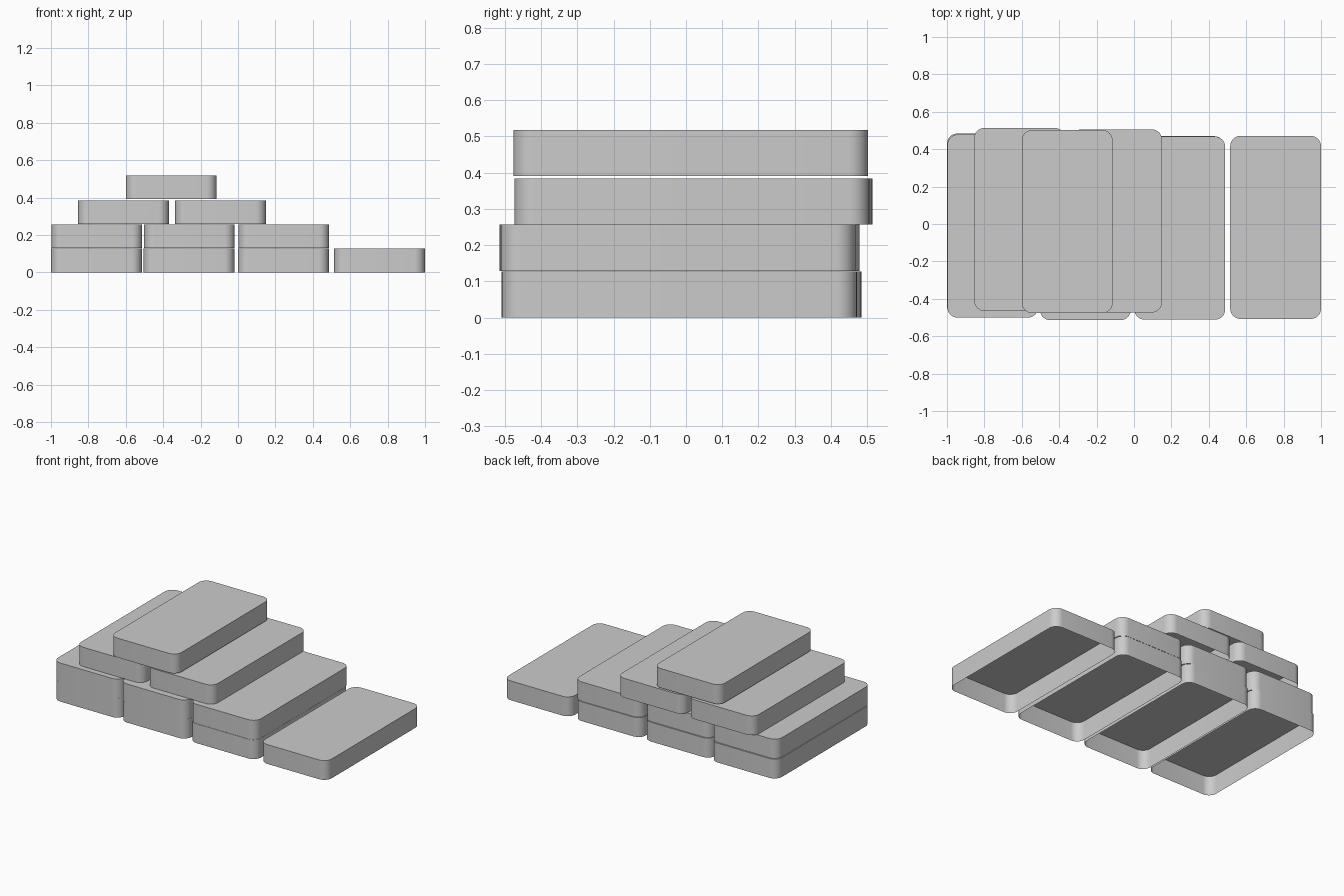
import bpy, bmesh, math

if "Cube" in bpy.data.objects:
    bpy.data.objects.remove(bpy.data.objects["Cube"])

W, L, H, R, SEG = 0.485, 0.979, 0.127, 0.055, 8


def slab(name, x, y, z):
    """Thin lid shape: rounded rectangle top with side walls, open underneath."""
    outline = []
    for i, (sx, sy) in enumerate([(1, 1), (-1, 1), (-1, -1), (1, -1)]):
        for k in range(SEG + 1):
            a = math.pi / 2 * (i + k / SEG)
            outline.append((sx * (W / 2 - R) + R * math.cos(a),
                            sy * (L / 2 - R) + R * math.sin(a)))
    bm = bmesh.new()
    low = [bm.verts.new((px, py, 0)) for px, py in outline]
    top = [bm.verts.new((px, py, H)) for px, py in outline]
    n = len(outline)
    for i in range(n):
        j = (i + 1) % n
        bm.faces.new((low[i], low[j], top[j], top[i]))
    bm.faces.new(top)
    mesh = bpy.data.meshes.new(name)
    bm.to_mesh(mesh)
    bm.free()
    ob = bpy.data.objects.new(name, mesh)
    ob.location = (x, y, z)
    bpy.context.collection.objects.link(ob)
    bpy.context.view_layer.objects.active = ob
    ob.select_set(True)
    bpy.ops.object.shade_smooth_by_angle(angle=math.radians(30))
    ob.select_set(False)


# Layers from the ground up: height, then (x, y) centre of each slab
layers = [
    ("bottom_slab", 0.0, [(-0.757, -0.006), (-0.262, -0.02), (0.243, -0.02), (0.757, -0.018)]),
    ("second_slab", 0.1295, [(-0.755, -0.011), (-0.26, -0.025), (0.245, -0.022)]),
    ("third_slab", 0.2575, [(-0.612, 0.0245), (-0.093, 0.0165)]),
    ("top_slab", 0.391, [(-0.357, 0.013)]),
]
for name, z, spots in layers:
    for i, (x, y) in enumerate(spots):
        slab(f"{name}_{i + 1}", x, y, z)
